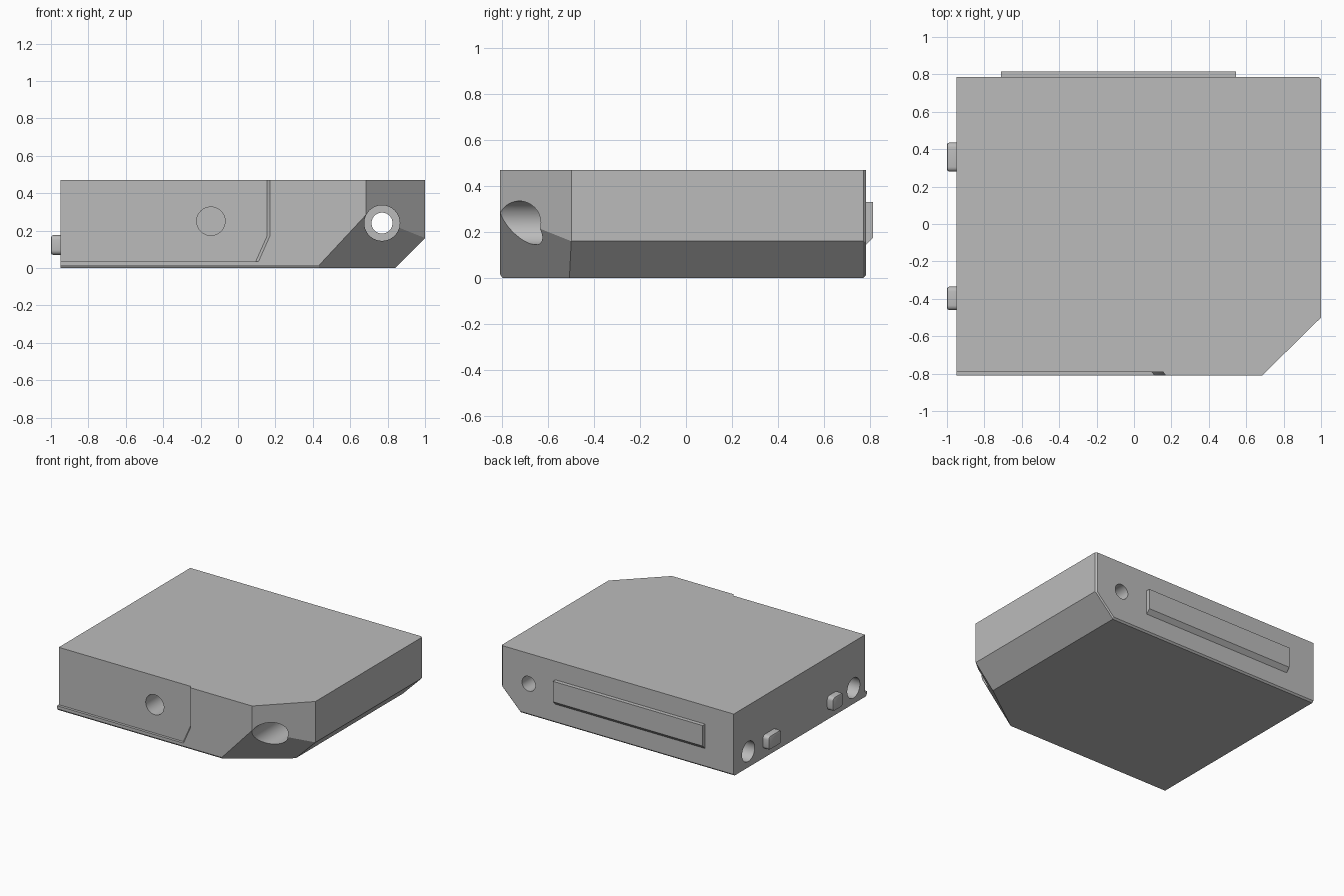
import bpy
import bmesh
import math
from mathutils import Vector, Matrix

default = bpy.data.objects.get("Cube")
if default:
    bpy.data.objects.remove(default, do_unlink=True)

grey = bpy.data.materials.new("plain_grey")
grey.use_nodes = True
grey.diffuse_color = (0.5, 0.5, 0.5, 1)
grey.node_tree.nodes["Principled BSDF"].inputs["Base Color"].default_value = (0.5, 0.5, 0.5, 1)


def make(name, bm):
    bmesh.ops.recalc_face_normals(bm, faces=bm.faces)
    mesh = bpy.data.meshes.new(name)
    bm.to_mesh(mesh)
    bm.free()
    mesh.materials.append(grey)
    obj = bpy.data.objects.new(name, mesh)
    bpy.context.collection.objects.link(obj)
    return obj


def box(lo, hi):
    lo, hi = Vector(lo), Vector(hi)
    bm = bmesh.new()
    bmesh.ops.create_cube(bm, size=1)
    for v in bm.verts:
        v.co = (lo + hi) / 2 + v.co * (hi - lo)
    return bm


def slice_off(bm, point, normal):
    """Cut away everything on the normal's side and close the hole."""
    geom = bm.verts[:] + bm.edges[:] + bm.faces[:]
    cut = bmesh.ops.bisect_plane(bm, geom=geom, plane_co=point, plane_no=normal,
                                 clear_outer=True)["geom_cut"]
    edges = [e for e in cut if isinstance(e, bmesh.types.BMEdge)]
    bmesh.ops.contextual_create(bm, geom=edges)


def rod(name, start, end, radius):
    start, end = Vector(start), Vector(end)
    axis = end - start
    turn = Vector((0, 0, 1)).rotation_difference(axis).to_matrix().to_4x4()
    bm = bmesh.new()
    bmesh.ops.create_cone(bm, cap_ends=True, segments=48, radius1=radius, radius2=radius,
                          depth=axis.length,
                          matrix=Matrix.Translation((start + end) / 2) @ turn)
    return make(name, bm)


def activate(obj):
    bpy.ops.object.select_all(action="DESELECT")
    obj.select_set(True)
    bpy.context.view_layer.objects.active = obj


def carve(obj, cutter):
    cutter.hide_render = True
    mod = obj.modifiers.new("carve", "BOOLEAN")
    mod.operation = "DIFFERENCE"
    mod.solver = "EXACT"
    mod.object = cutter
    activate(obj)
    bpy.ops.object.modifier_apply(modifier=mod.name)
    bpy.data.objects.remove(cutter, do_unlink=True)


# Housing block with its sloped side, cut corner and small edge chamfers
LEFT, FRONT, BACK, TOP = -0.95, -0.81, 0.785, 0.47
bm = box((LEFT, FRONT, 0), (1, BACK, TOP))
slice_off(bm, (0.84, 0, 0), (1, 0, -1))
slice_off(bm, (0.685, FRONT, 0), (0.31, -0.315, 0))
slice_off(bm, (0.42, FRONT, 0), (0.087, -0.121, -0.081))
slice_off(bm, (0, FRONT, 0.015), (0, -0.015, -0.01))
slice_off(bm, (0.988, BACK, 0), (1, 1, 0))
slice_off(bm, (0.988, BACK, 0.16), (0.707, 1, -0.707))
slice_off(bm, (0, BACK, 0.012), (0, 1, -1))
housing = make("housing", bm)

# Shallow front panel recess with a drafted end wall and a lip below
outline = [(-1.2, 0.035), (0.095, 0.035), (0.155, 0.17), (0.155, 0.6), (-1.2, 0.6)]
bm = bmesh.new()
inner = [bm.verts.new((x, FRONT + 0.02, z)) for x, z in outline]
outer = [bm.verts.new((x + 0.03, FRONT - 0.02, z)) for x, z in outline]
bm.faces.new(inner)
bm.faces.new(outer)
for i in range(len(outline)):
    j = (i + 1) % len(outline)
    bm.faces.new((inner[i], inner[j], outer[j], outer[i]))
carve(housing, make("recess_cutter", bm))

# Long through hole with its wide counterbore, blind front hole, blind side holes
carve(housing, rod("through_cutter", (0.77, -1, 0.24), (0.77, 1, 0.24), 0.056))
carve(housing, rod("counterbore_cutter", (0.77, -1, 0.24), (0.77, -0.35, 0.24), 0.095))
carve(housing, rod("front_hole_cutter", (-0.145, -1, 0.25), (-0.145, -0.5, 0.25), 0.076))
for y in (0.61, -0.65):
    carve(housing, rod("side_hole_cutter", (-1.2, y, 0.12), (-0.7, y, 0.12), 0.076))
activate(housing)
bpy.ops.object.shade_smooth_by_angle(angle=math.radians(25))

# Raised rib on the back with a sloped underside
bm = box((-0.71, BACK - 0.01, 0.135), (0.545, 0.815, 0.33))
slice_off(bm, (0, BACK, 0.145), (0, 1, -1))
make("back_rib", bm)

# Two rounded pegs on the side
for name, y0, y1 in (("rear_peg", 0.28, 0.435), ("front_peg", -0.46, -0.335)):
    bm = box((-1, y0, 0.07), (LEFT + 0.01, y1, 0.175))
    along = [e for e in bm.edges if abs(e.verts[0].co.x - e.verts[1].co.x) > 0.01]
    bmesh.ops.bevel(bm, geom=along, offset=0.025, segments=4, profile=0.5, affect="EDGES")
    rim = [e for e in bm.edges if all(v.co.x < -0.999 for v in e.verts)]
    bmesh.ops.bevel(bm, geom=rim, offset=0.012, segments=2, profile=0.5, affect="EDGES")
    activate(make(name, bm))
    bpy.ops.object.shade_smooth_by_angle(angle=math.radians(30))
